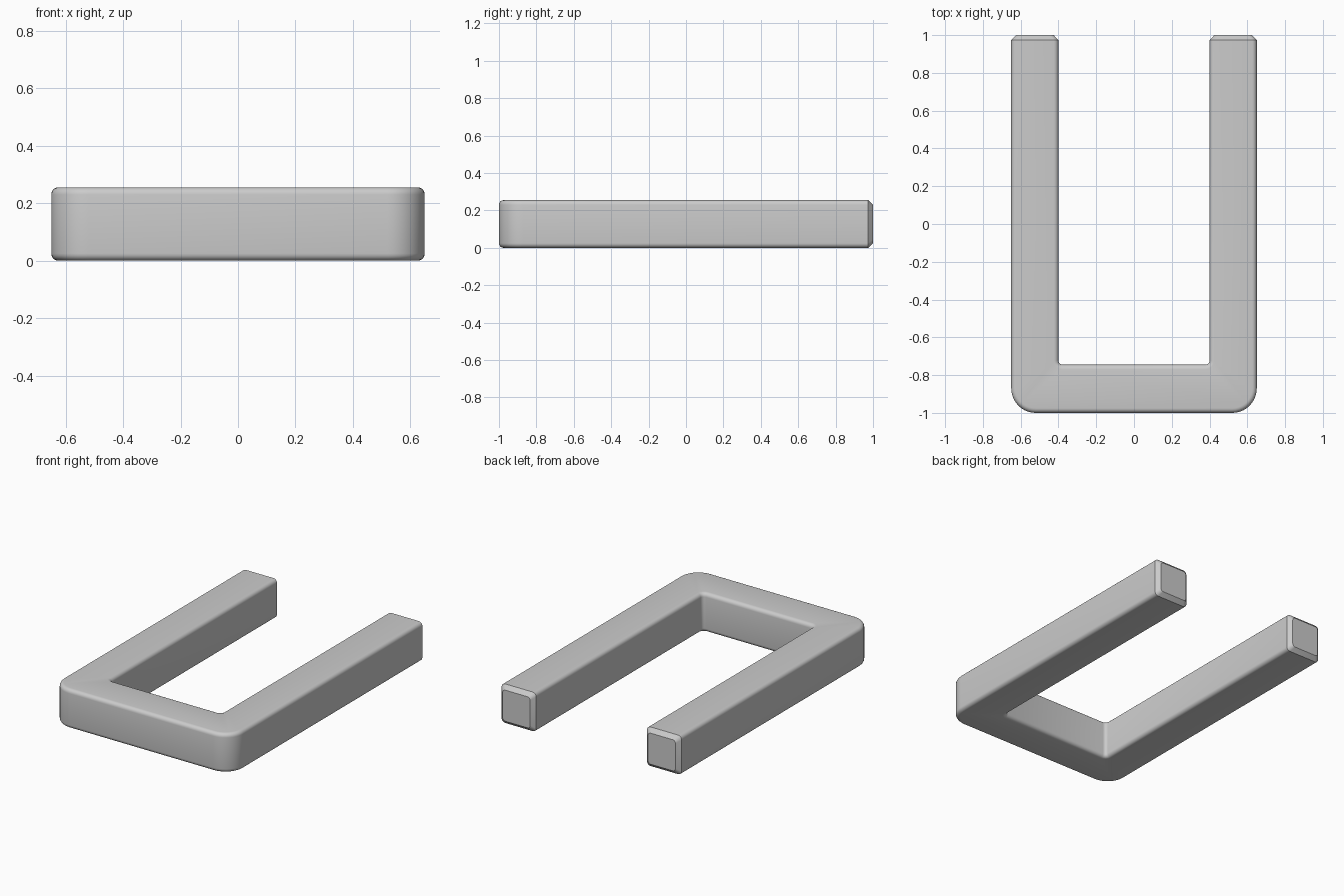
import bpy
import bmesh
from mathutils import Vector

cube = bpy.data.objects.get("Cube")
if cube:
    bpy.data.objects.remove(cube, do_unlink=True)

HALF_W, BAR, CHAMFER = 0.65, 0.255, 0.026
INNER_X = HALF_W - BAR + 0.005
INNER_Y = -1 + BAR
END_Y = 1 - CHAMFER


def bevel(bm, edges, radius, segments):
    bmesh.ops.bevel(bm, geom=edges, offset=radius, offset_type='OFFSET',
                    segments=segments, profile=0.5, affect='EDGES')


def vertical_edges(bm, y):
    return [e for e in bm.edges
            if abs(e.verts[0].co.z - e.verts[1].co.z) > BAR / 2
            and all(abs(v.co.y - y) < 0.001 for v in e.verts)]


# U outline, mirrored across x and raised to the bar height
half = [(HALF_W, -1), (HALF_W, END_Y), (INNER_X, END_Y), (INNER_X, INNER_Y)]
outline = half + [(-x, y) for x, y in reversed(half)]
bm = bmesh.new()
base = bm.faces.new([bm.verts.new((x, y, 0)) for x, y in outline])
top = bmesh.ops.extrude_face_region(bm, geom=[base], use_keep_orig=True)
bmesh.ops.translate(bm, vec=(0, 0, BAR),
                    verts=[g for g in top["geom"] if isinstance(g, bmesh.types.BMVert)])
bmesh.ops.recalc_face_normals(bm, faces=bm.faces[:])

# Broad outer bends and tight inner bends
bevel(bm, vertical_edges(bm, -1), 0.13, 10)
bevel(bm, vertical_edges(bm, INNER_Y), 0.022, 4)

# Rounded rims along the upper and lower faces, leaving the leg ends square
rims = [e for e in bm.edges
        if abs(e.verts[0].co.z - e.verts[1].co.z) < 0.001
        and not all(v.co.y > END_Y - 0.001 for v in e.verts)]
bevel(bm, rims, 0.025, 5)

# Flat chamfered tips on both legs
bm.normal_update()
caps = [f for f in bm.faces
        if f.normal.y > 0.99 and f.calc_center_median().y > END_Y - 0.001]
for tip in bmesh.ops.extrude_discrete_faces(bm, faces=caps)["faces"]:
    middle = Vector(((HALF_W + INNER_X) / 2, END_Y, BAR / 2))
    if tip.calc_center_median().x < 0:
        middle.x = -middle.x
    shrink = 1 - 2 * CHAMFER / BAR
    for v in tip.verts:
        v.co = middle + (v.co - middle) * shrink
        v.co.y = 1

bmesh.ops.recalc_face_normals(bm, faces=bm.faces[:])
mesh = bpy.data.meshes.new("u_shaped_bar")
bm.to_mesh(mesh)
bm.free()
bar = bpy.data.objects.new("u_shaped_bar", mesh)
bpy.context.collection.objects.link(bar)

# Smooth bends with crisp tips
bpy.ops.object.select_all(action='DESELECT')
bar.select_set(True)
bpy.context.view_layer.objects.active = bar
bpy.ops.object.shade_smooth_by_angle(angle=0.5)
